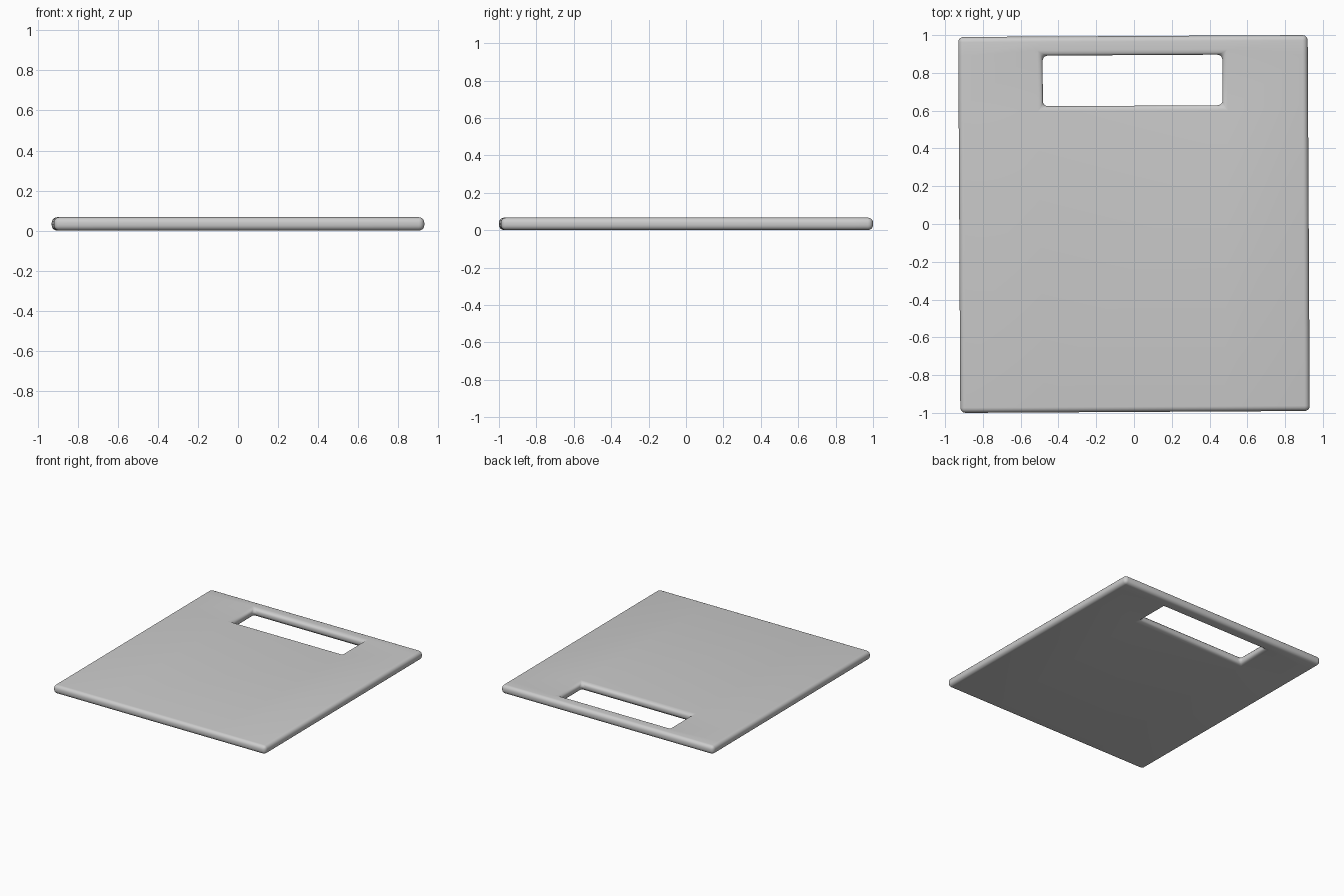
import bpy, bmesh, math

if "Cube" in bpy.data.objects:
    bpy.data.objects.remove(bpy.data.objects["Cube"])

THICK = 0.067
XS = [-0.925, -0.479, 0.473, 0.925]
YS = [-0.995, 0.626, 0.894, 0.995]

# flat slab laid out as a 3 x 3 grid, centre cell left open as the handle slot
bm = bmesh.new()
v = [[bm.verts.new((x, y, 0)) for x in XS] for y in YS]
for j in range(3):
    for i in range(3):
        if (i, j) != (1, 1):
            bm.faces.new((v[j][i], v[j][i + 1], v[j + 1][i + 1], v[j + 1][i]))

# thickness
ret = bmesh.ops.extrude_face_region(bm, geom=bm.faces[:], use_keep_orig=True)
for e in ret["geom"]:
    if isinstance(e, bmesh.types.BMVert):
        e.co.z = THICK
bmesh.ops.recalc_face_normals(bm, faces=bm.faces[:])

# rounded rims, slot edges and corners
sharp = [e for e in bm.edges if len(e.link_faces) == 2 and e.calc_face_angle() > 0.5]
bmesh.ops.bevel(bm, geom=sharp, offset=0.028, offset_type='OFFSET', segments=5,
                profile=0.5, affect='EDGES', clamp_overlap=True)

me = bpy.data.meshes.new("cutting_board")
bm.to_mesh(me)
bm.free()
board = bpy.data.objects.new("cutting_board", me)
bpy.context.collection.objects.link(board)

# the board sits very slightly turned
board.rotation_euler.z = 0.0055
bpy.context.view_layer.objects.active = board
board.select_set(True)
bpy.ops.object.shade_smooth_by_angle(angle=math.radians(35))
